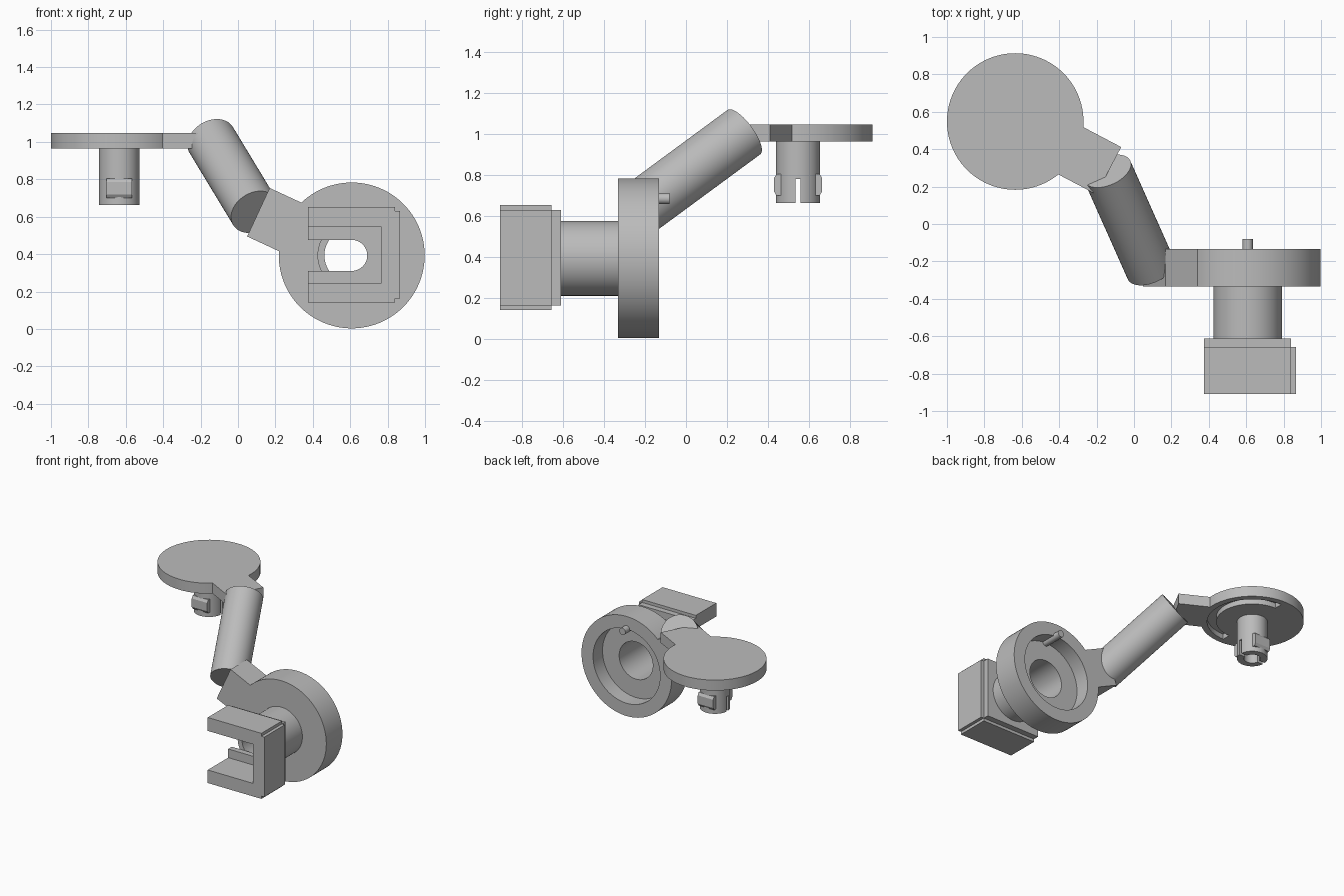
import bpy, bmesh, math
from mathutils import Vector, Matrix

if "Cube" in bpy.data.objects:
    bpy.data.objects.remove(bpy.data.objects["Cube"])

gray = bpy.data.materials.new("plain_gray")
gray.diffuse_color = (0.5, 0.5, 0.5, 1)
gray.use_nodes = True
gray.node_tree.nodes["Principled BSDF"].inputs["Base Color"].default_value = gray.diffuse_color


def finish(name, bm, matrix=Matrix()):
    bmesh.ops.transform(bm, matrix=matrix, verts=bm.verts)
    bmesh.ops.recalc_face_normals(bm, faces=bm.faces)
    me = bpy.data.meshes.new(name)
    bm.to_mesh(me)
    bm.free()
    me.materials.append(gray)
    ob = bpy.data.objects.new(name, me)
    bpy.context.collection.objects.link(ob)
    return ob


def prism(name, pts, axis, lo, hi):
    """Extrude a 2D outline along x, y or z."""
    place = {"x": lambda a, b: (lo, a, b),
             "y": lambda a, b: (a, lo, b),
             "z": lambda a, b: (a, b, lo)}[axis]
    push = Vector([(hi - lo) * (axis == k) for k in "xyz"])
    bm = bmesh.new()
    face = bm.faces.new([bm.verts.new(place(*p)) for p in pts])
    new = bmesh.ops.extrude_face_region(bm, geom=[face], use_keep_orig=True)["geom"]
    verts = [v for v in new if isinstance(v, bmesh.types.BMVert)]
    bmesh.ops.translate(bm, vec=push, verts=verts)
    return finish(name, bm)


def lathe(name, profile, origin, axis, closed=False, steps=72):
    """Spin a (radius, height) profile round an axis."""
    bm = bmesh.new()
    vs = [bm.verts.new((r, 0, h)) for r, h in profile]
    edges = [bm.edges.new(e) for e in zip(vs, vs[1:] + (vs[:1] if closed else []))]
    bmesh.ops.spin(bm, geom=vs + edges, cent=(0, 0, 0), axis=(0, 0, 1),
                   angle=2 * math.pi, steps=steps, use_duplicate=False)
    bmesh.ops.remove_doubles(bm, verts=bm.verts, dist=1e-5)
    rot = Vector(axis).to_track_quat("Z", "Y").to_matrix().to_4x4()
    return finish(name, bm, Matrix.Translation(origin) @ rot)


def rod(name, a, b, r, steps=64):
    d = Vector(b) - Vector(a)
    return lathe(name, [(0, 0), (r, 0), (r, d.length), (0, d.length)], a, d, steps=steps)


def arc(c, r, a0, a1, n):
    return [(c[0] + r * math.cos(math.radians(a0 + (a1 - a0) * i / n)),
             c[1] + r * math.sin(math.radians(a0 + (a1 - a0) * i / n))) for i in range(n + 1)]


def strip(c, d, near, far, half):
    """Rectangle outline running from c along direction d."""
    c, d = Vector(c), Vector(d).normalized()
    p = Vector((-d.y, d.x))
    return [c + d * s + p * t for s, t in
            ((near, -half), (far, -half), (far, half), (near, half))]


def cut(ob, cutter):
    m = ob.modifiers.new("cut", "BOOLEAN")
    m.operation, m.solver, m.object = "DIFFERENCE", "EXACT", cutter
    bpy.context.view_layer.objects.active = ob
    bpy.ops.object.modifier_apply(modifier=m.name)
    bpy.data.objects.remove(cutter)


# upper disc with a half-circle guide groove underneath
DC = (-0.635, 0.548)
disc = rod("upper_disc", (*DC, 0.965), (*DC, 1.047), 0.365, 96)
groove = arc(DC, 0.32, -90, 90, 40) + arc(DC, 0.255, 90, -90, 40)
cut(disc, prism("groove_cutter", groove, "z", 0.9, 1.005))
prism("upper_tab", strip(DC, (0.885, -0.466), 0.33, 0.565, 0.143), "z", 0.965, 1.047)

# hollow split stem with two snap bumps
SX, SY = DC
stem = lathe("snap_stem", [(0, 0.31), (0.108, 0.31), (0.108, 0), (0.06, 0),
                           (0.06, 0.13), (0, 0.13)], (SX, SY, 0.663), (0, 0, 1))
cut(stem, prism("slot_cutter", [(SY - .012, .6), (SY + .012, .6),
                                (SY + .012, .78), (SY - .012, .78)], "x", SX - .2, SX + .2))
for side, label in ((-1, "front"), (1, "back")):
    outline = [(SY + side * a, z) for a, z in
               ((.07, .70), (.105, .70), (.118, .72), (.118, .785), (.105, .805), (.07, .805))]
    prism("snap_bump_" + label, outline, "x", SX - .067, SX + .067)

# slanted arm
rod("arm", (0.09, -0.24, 0.625), (-0.143, 0.283, 1.01), 0.135)

# lower cup ring and hollow neck, one turned profile
RC = (0.608, 0.393)
lathe("cup_and_neck", [(0.146, -0.612), (0.183, -0.612), (0.183, -0.333), (0.39, -0.333),
                       (0.39, -0.133), (0.29, -0.133), (0.29, -0.25), (0.146, -0.25)],
      (RC[0], 0, RC[1]), (0, 1, 0), closed=True, steps=96)
prism("lower_tab", strip(RC, (-0.907, 0.42), 0.33, 0.55, 0.143), "y", -0.333, -0.133)
rod("guide_peg", (RC[0], -0.25, 0.685), (RC[0], -0.08, 0.685), 0.027, 24)

# C-shaped clip with notched corners, and its back plate with a keyway
prism("clip_body", [(.375, .14), (.84, .14), (.84, .162), (.865, .162), (.865, .63),
                    (.84, .63), (.84, .653), (.375, .653), (.375, .548), (.765, .548),
                    (.765, .242), (.375, .242)], "y", -0.91, -0.657)
prism("clip_back_plate", [(.375, .162), (.84, .162), (.84, .63), (.375, .63)]
      + [(.375, RC[1] + .083)] + arc(RC, .083, 90, -90, 24) + [(.375, RC[1] - .083)],
      "y", -0.657, -0.612)

# smooth the round sides, keep edges sharp
for ob in bpy.context.collection.objects:
    ob.select_set(True)
    bpy.context.view_layer.objects.active = ob
bpy.ops.object.shade_smooth_by_angle(angle=math.radians(30))
